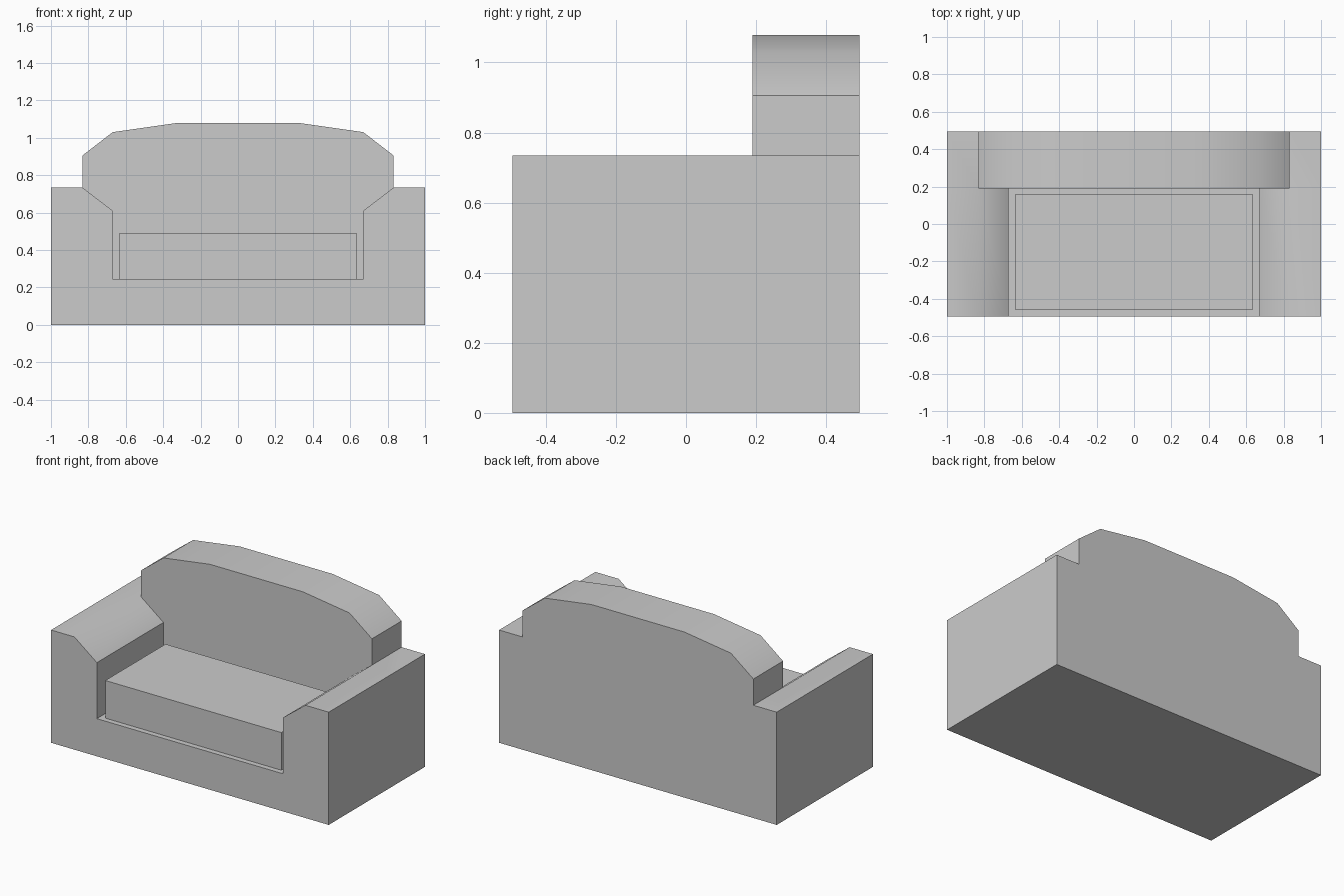
import bpy, bmesh

if "Cube" in bpy.data.objects:
    bpy.data.objects.remove(bpy.data.objects["Cube"])

FRONT, BACKREST, REAR = -0.495, 0.19, 0.495


def mirrored(half):
    """Half profile from right to centre, continued to the left side."""
    return half + [(-x, z) for x, z in reversed(half)]


def finish(name, bm):
    bmesh.ops.remove_doubles(bm, verts=bm.verts, dist=1e-4)
    bmesh.ops.recalc_face_normals(bm, faces=bm.faces)
    mesh = bpy.data.meshes.new(name)
    bm.to_mesh(mesh)
    bm.free()
    obj = bpy.data.objects.new(name, mesh)
    bpy.context.collection.objects.link(obj)
    return obj


def cap(bm, profile, y):
    return bm.faces.new([bm.verts.new((x, y, z)) for x, z in profile])


def walls(bm, profile, y0, y1):
    for (xa, za), (xb, zb) in zip(profile, profile[1:] + profile[:1]):
        bm.faces.new([bm.verts.new(p) for p in
                      ((xa, y0, za), (xb, y0, zb), (xb, y1, zb), (xa, y1, za))])


# Front-view profiles: outer box, seat recess, arched backrest
outer = [(-1, 0.734), (-1, 0), (1, 0), (1, 0.734)]
recess = mirrored([(0.832, 0.734), (0.67, 0.61), (0.67, 0.245)])
arch = mirrored([(0.832, 0.734), (0.832, 0.905), (0.67, 1.03), (0.335, 1.078)])

# Sofa frame: arms and base in front, full silhouette behind
bm = bmesh.new()
cap(bm, outer + recess, FRONT)
walls(bm, outer + recess, FRONT, BACKREST)
cap(bm, recess + arch[-2:0:-1], BACKREST)
# The closed loop is outer + arch; arm tops continue through to the rear
walls(bm, outer + arch, BACKREST, REAR)
cap(bm, outer + arch, REAR)
frame = finish("sofa_frame", bm)

# Seat cushion
bm = bmesh.new()
bmesh.ops.create_cube(bm, size=1)
bmesh.ops.scale(bm, vec=(1.268, 0.62, 0.245), verts=bm.verts)
bmesh.ops.translate(bm, vec=(0, -0.15, 0.3675), verts=bm.verts)
finish("seat_cushion", bm)

# Soft shading over the arm slopes and backrest arch, crisp corners elsewhere
bpy.context.view_layer.objects.active = frame
frame.select_set(True)
bpy.ops.object.shade_smooth_by_angle(angle=0.7)
